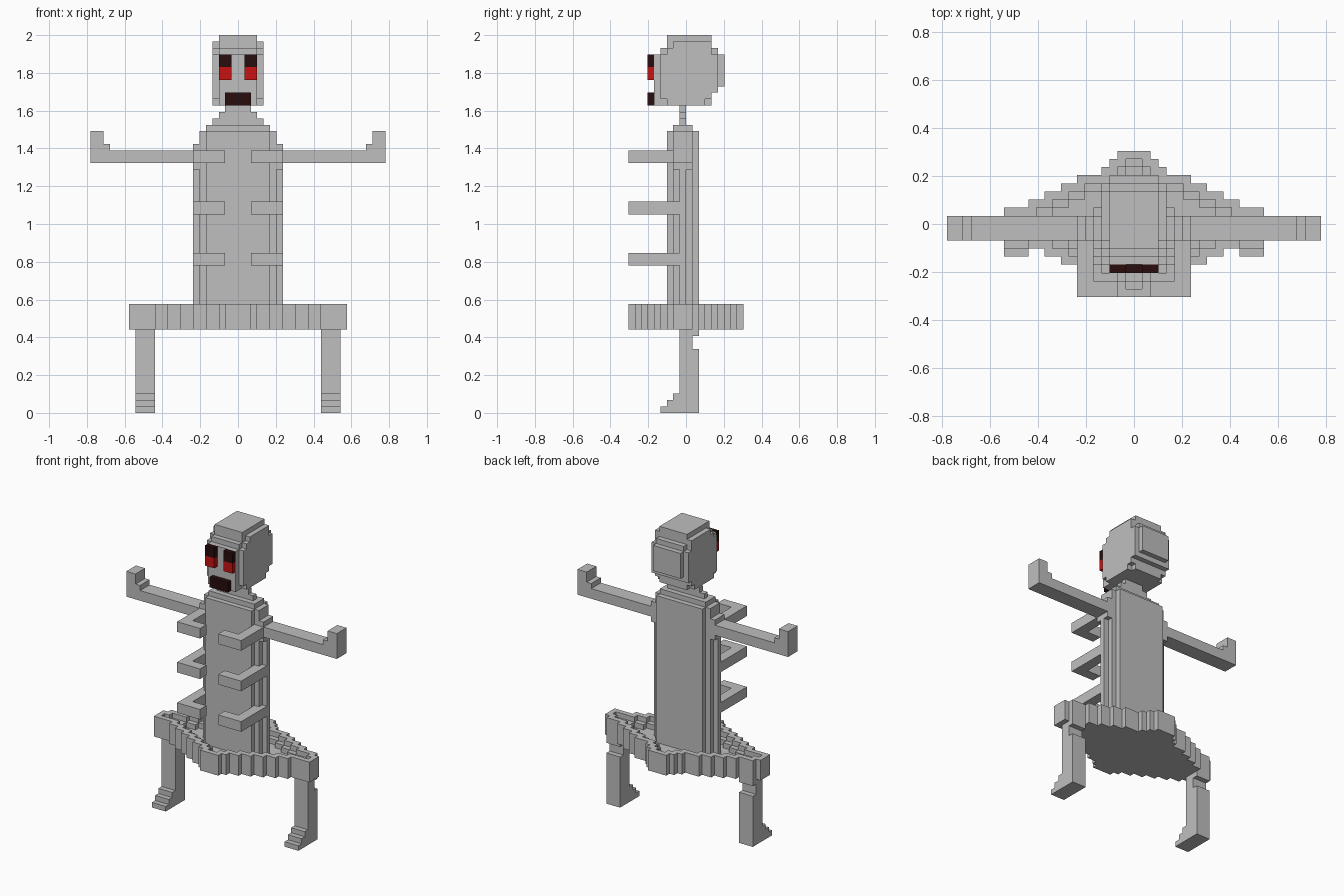
import bpy
import bmesh

if "Cube" in bpy.data.objects:
    bpy.data.objects.remove(bpy.data.objects["Cube"], do_unlink=True)

U = 2 / 59  # one block


def material(name, rgb):
    m = bpy.data.materials.new(name)
    m.use_nodes = True
    color = (*rgb, 1)
    m.diffuse_color = color
    m.node_tree.nodes["Principled BSDF"].inputs["Base Color"].default_value = color
    return m


GREY = material("stone grey", (0.52, 0.52, 0.52))
DARK = material("dark maroon", (0.021, 0.004, 0.004))
RED = material("bright red", (0.58, 0.006, 0.006))


def blocks(name, boxes, mat=GREY):
    """Object made of boxes (x0, x1, y0, y1, z0, z1) in block units."""
    bm = bmesh.new()
    for x0, x1, y0, y1, z0, z1 in boxes:
        cube = bmesh.ops.create_cube(bm, size=1)["verts"]
        for v in cube:
            v.co.x = (x1 if v.co.x > 0 else x0) * U
            v.co.y = (y1 if v.co.y > 0 else y0) * U
            v.co.z = (z1 if v.co.z > 0 else z0) * U
    mesh = bpy.data.meshes.new(name)
    bm.to_mesh(mesh)
    bm.free()
    mesh.materials.append(mat)
    ob = bpy.data.objects.new(name, mesh)
    bpy.context.collection.objects.link(ob)
    return ob


def pair(name, boxes, mat=GREY):
    """Left part on +x and its mirrored right part."""
    blocks("left_" + name, boxes, mat)
    blocks("right_" + name, [(-b[1], -b[0], *b[2:]) for b in boxes], mat)


def sym(half, y0, y1, z0, z1):
    return (-half, half, y0, y1, z0, z1)


# Head: rounded core with a thinner plate on each side
blocks("head", [
    sym(3, -3, 4, 57, 59),
    sym(3, -4, 5, 56, 57),
    sym(3, -5, 6, 51, 56),
    sym(3, -5, 5, 50, 51),
    sym(3, -5, 4, 48, 50),
])
pair("head_side", [
    (3, 4, -2, 4, 57, 58),
    (3, 4, -3, 4, 56, 57),
    (3, 4, -4, 5, 50, 56),
    (3, 4, -4, 4, 49, 50),
    (3, 4, -3, 3, 48, 49),
])

# Face
pair("upper_eye", [(1, 3, -6, -5, 54, 56)], DARK)
pair("lower_eye", [(1, 3, -6, -5, 52, 54)], RED)
blocks("mouth", [sym(2, -6, -5, 48, 50)], DARK)

# Neck widening in steps to the shoulders
blocks("neck", [sym(2 + i, -1, 0, 47 - i, 48 - i) for i in range(3)]
       + [sym(5, -2, 1, 44, 45)])

# Torso with stepped sides
blocks("torso", [sym(5, -3, 2, 13, 44), sym(6, -2, 1, 13, 44)])
pair("torso_side", [(6, 7, -1, 0, 13, 38), (6, 7, -2, 1, 38, 42)])

# Outstretched arms with raised hands
pair("arm", [(7, 23, -2, 1, 39, 41)])
pair("hand", [(21, 23, -2, 1, 41, 44), (20, 21, -2, 1, 41, 42)])

# Three pairs of hooked ribs
for name, z in (("lower", 23), ("middle", 31), ("upper", 39)):
    pair(name + "_rib", [(5, 7, -7, -1, z, z + 2), (2, 7, -9, -7, z, z + 2)])

# Pelvis: stepped lozenge with a raised rim around a shallow hollow
BACK = [17, 16, 13, 11, 9, 7, 4, 3, 2, 0, 0]
FRONT = [17, 17, 13, 11, 9, 7, 5, 3, 2, 0, 0]
floor, rim = [], []
for widths, side in ((BACK, 1), (FRONT, -1)):
    for j in range(9):
        y0, y1 = sorted((side * j, side * (j + 1)))
        w = widths[j]
        floor.append(sym(w, y0, y1, 13, 15))
        for inner, z in ((widths[j + 2] - 1, 15), (widths[j + 1] - 1, 16)):
            inner = max(inner, 0)
            rim.append((inner, w, y0, y1, z, z + 1))
            rim.append((-w, -inner, y0, y1, z, z + 1))
blocks("pelvis_base", floor)
blocks("pelvis_rim", rim)

# Legs and stepped feet
pair("leg", [
    (13, 16, -1, 1, 10, 13),
    (13, 16, 1, 2, 12, 13),
    (13, 16, -1, 2, 0, 10),
])
pair("foot", [(13, 16, -4 + i, -1, i, i + 1) for i in range(3)])
